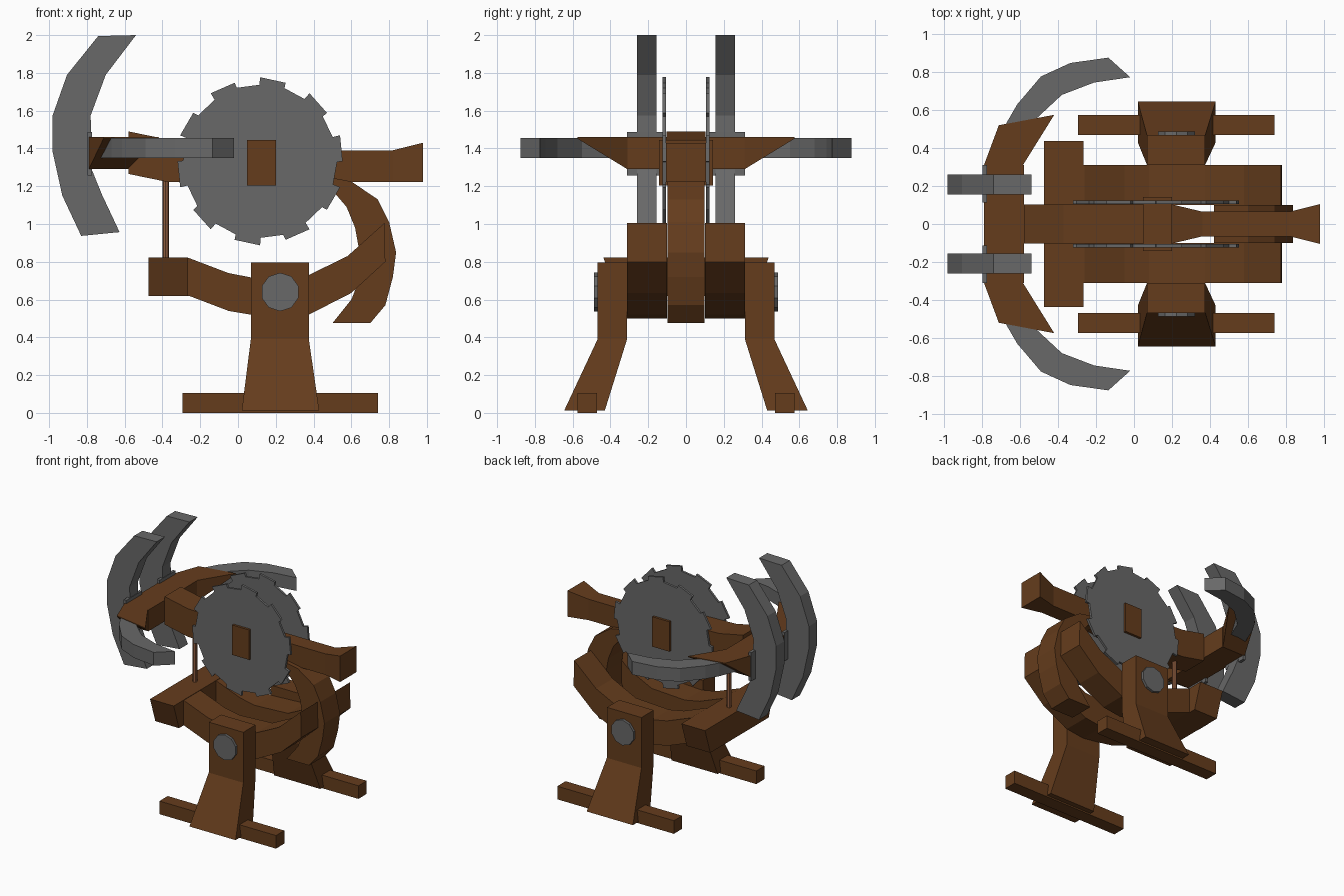
import bpy, bmesh, math

if "Cube" in bpy.data.objects:
    bpy.data.objects.remove(bpy.data.objects["Cube"])


def material(name, rgb):
    m = bpy.data.materials.new(name)
    m.diffuse_color = (*rgb, 1)
    m.use_nodes = True
    m.node_tree.nodes["Principled BSDF"].inputs["Base Color"].default_value = m.diffuse_color
    return m


WOOD = material("wood", (0.13, 0.046, 0.012))
ROD = material("rod_wood", (0.28, 0.11, 0.05))
STEEL = material("steel", (0.14, 0.14, 0.14))


def loft(name, sections, mat, mirror=False):
    """Skin a closed solid through rings of equal point count; optionally mirror over y."""
    bm = bmesh.new()
    rings = [[bm.verts.new(p) for p in s] for s in sections]
    n = len(rings[0])
    for a, b in zip(rings, rings[1:]):
        for i in range(n):
            j = (i + 1) % n
            bm.faces.new((a[i], a[j], b[j], b[i]))
    bm.faces.new(rings[0])
    bm.faces.new(rings[-1])
    bmesh.ops.recalc_face_normals(bm, faces=bm.faces)
    me = bpy.data.meshes.new(name)
    bm.to_mesh(me)
    bm.free()
    ob = bpy.data.objects.new(name, me)
    bpy.context.collection.objects.link(ob)
    me.materials.append(mat)
    if mirror:
        mod = ob.modifiers.new("mirror", 'MIRROR')
        mod.use_axis = (False, True, False)
        mod.use_mirror_merge = False
    return ob


def prism(name, outline, axis, lo, hi, mat, mirror=False):
    """Extrude a 2D outline along the given axis."""
    place = {'x': lambda a, b, t: (t, a, b),
             'y': lambda a, b, t: (a, t, b),
             'z': lambda a, b, t: (a, b, t)}[axis]
    return loft(name, [[place(a, b, t) for a, b in outline] for t in (lo, hi)], mat, mirror)


def box(name, x0, x1, y0, y1, z0, z1, mat, mirror=False):
    return prism(name, [(x0, z0), (x1, z0), (x1, z1), (x0, z1)], 'y', y0, y1, mat, mirror)


def circle(cx, cz, r, n, start=0.0):
    return [(cx + r * math.cos(start + math.tau * i / n),
             cz + r * math.sin(start + math.tau * i / n)) for i in range(n)]


# Stand: foot bars, splayed legs, pivot discs
box("foot_bar", -0.295, 0.74, 0.47, 0.575, 0, 0.105, WOOD, True)


def leg_ring(x0, x1, y0, y1, z):
    return [(x0, y0, z), (x1, y0, z), (x1, y1, z), (x0, y1, z)]


loft("leg", [leg_ring(0.02, 0.43, 0.43, 0.645, 0.012),
             leg_ring(0.068, 0.375, 0.312, 0.468, 0.39),
             leg_ring(0.068, 0.375, 0.312, 0.468, 0.795)], WOOD, True)
prism("pivot_disc", circle(0.223, 0.64, 0.102, 10, math.pi / 10), 'y', 0.46, 0.488, STEEL, True)

# Cradle: curved side rails and the tapered cross block
rail_top = [(-0.29, 0.82), (-0.26, 0.82), (-0.05, 0.74), (0.08, 0.715), (0.375, 0.73),
            (0.58, 0.83), (0.775, 1.005)]
rail_bottom = [(0.78, 0.80), (0.60, 0.635), (0.375, 0.52), (0.22, 0.50), (0.07, 0.52),
               (-0.05, 0.54), (-0.26, 0.62), (-0.29, 0.62)]
prism("cradle_rail", rail_top + rail_bottom, 'y', 0.10, 0.312, WOOD, True)
prism("cross_block", [(-0.437, 0.823), (0.437, 0.823), (0.37, 0.62), (-0.37, 0.62)],
      'x', -0.475, -0.265, WOOD)

# Curved tail arm joining the cradle to the beam
tail_outer = [(0.42, 1.26), (0.60, 1.225), (0.74, 1.13), (0.80, 1.01), (0.837, 0.85),
              (0.82, 0.72), (0.78, 0.57), (0.70, 0.475), (0.50, 0.475)]
tail_inner = [(0.60, 0.60), (0.64, 0.70), (0.64, 0.87), (0.62, 0.98), (0.575, 1.09),
              (0.515, 1.16), (0.42, 1.20)]
prism("tail_arm", tail_outer + tail_inner, 'y', -0.099, 0.099, WOOD)


# Main beam with flared handle
def beam_ring(x, w, z0, z1):
    return [(x, -w, z0), (x, w, z0), (x, w, z1), (x, -w, z1)]


loft("beam", [beam_ring(*r) for r in [
    (-0.58, 0.103, 1.265, 1.49), (-0.37, 0.103, 1.222, 1.447), (0.20, 0.103, 1.222, 1.43),
    (0.36, 0.065, 1.222, 1.39), (0.82, 0.065, 1.222, 1.39), (0.98, 0.105, 1.222, 1.43)]], WOOD)
box("saw_hub", 0.048, 0.20, -0.143, 0.143, 1.205, 1.445, WOOD)
prism("support_rod", circle(-0.383, 0.0, 0.018, 8), 'z', 0.80, 1.25, ROD)

# Saw blades: ten teeth each
saw = []
for i in range(10):
    a = math.radians(90 - 36 * i)
    for off, r in ((0, 0.445), (18, 0.437), (18.5, 0.408), (35.5, 0.405)):
        t = a - math.radians(off)
        saw.append((0.117 + r * math.cos(t), 1.332 + r * math.sin(t)))
prism("saw_blade", saw, 'y', 0.106, 0.124, STEEL, True)

# Head: cross piece and wedge wings
box("head_bar", -0.79, -0.58, -0.31, 0.31, 1.29, 1.46, WOOD)
loft("head_wing", [
    [(-0.79, 0.31, 1.29), (-0.585, 0.31, 1.29), (-0.585, 0.31, 1.46), (-0.79, 0.31, 1.46)],
    [(-0.712, 0.52, 1.452), (-0.42, 0.575, 1.452), (-0.42, 0.575, 1.46), (-0.712, 0.52, 1.46)]],
    WOOD, True)

# Curved side blades
side_outer = [(-0.74, 0.36), (-0.67, 0.535), (-0.615, 0.63), (-0.49, 0.777), (-0.335, 0.848),
              (-0.135, 0.876)]
side_inner = [(-0.02, 0.773), (-0.21, 0.745), (-0.38, 0.68), (-0.52, 0.55), (-0.60, 0.36)]
prism("side_blade", side_outer + side_inner, 'z', 1.35, 1.456, STEEL, True)

# Upright front blades with mounting plates
front_outer = [(-0.54, 2.0), (-0.74, 1.995), (-0.905, 1.79), (-0.983, 1.57), (-0.983, 1.39),
               (-0.93, 1.15), (-0.83, 0.937)]
front_inner = [(-0.627, 0.957), (-0.72, 1.155), (-0.775, 1.29), (-0.78, 1.575), (-0.70, 1.79)]
prism("front_blade", front_outer + front_inner, 'y', 0.155, 0.26, STEEL, True)
box("blade_plate", -0.797, -0.774, 0.112, 0.312, 1.258, 1.487, STEEL, True)
